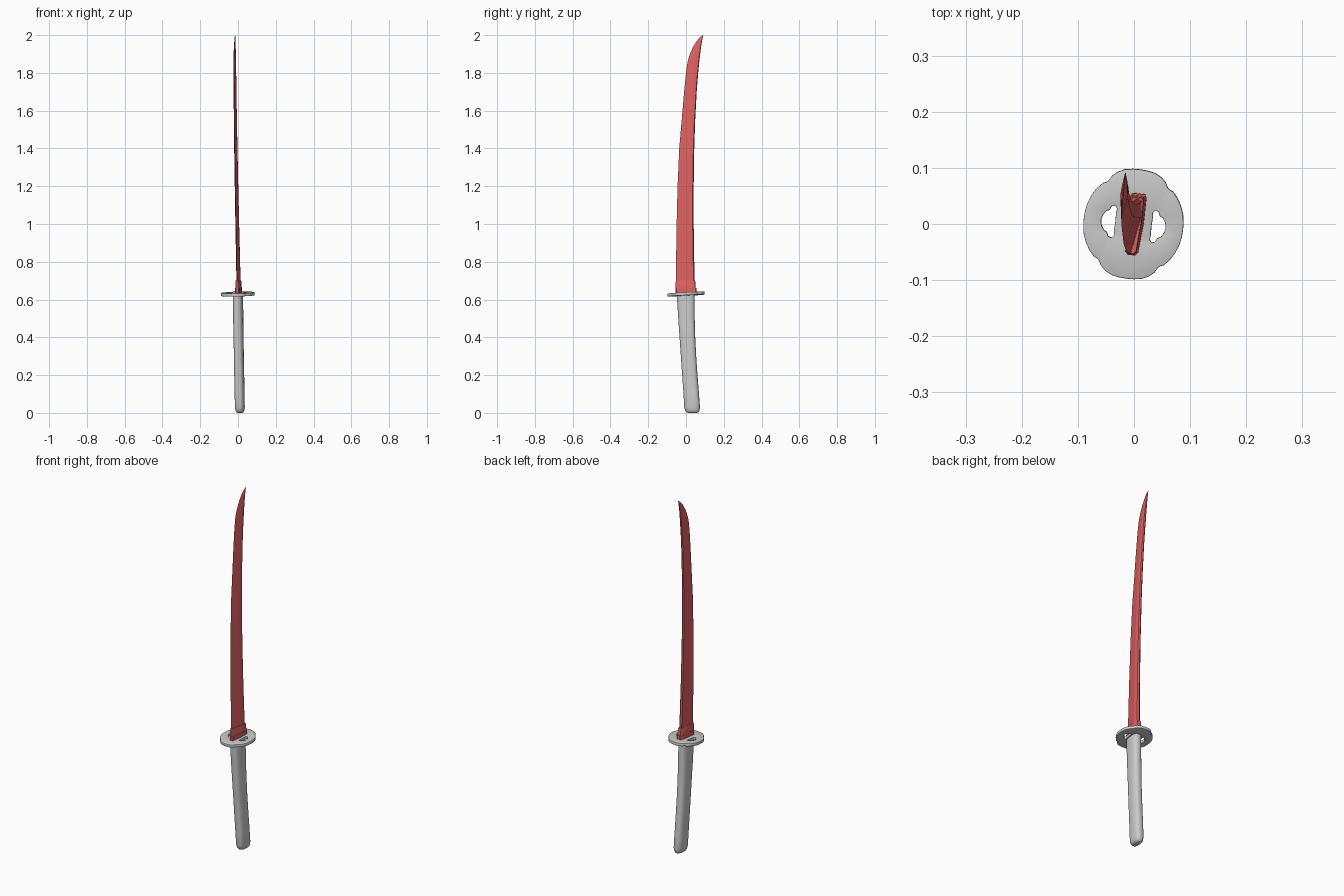
import bpy, bmesh, math
from mathutils import Euler

if "Cube" in bpy.data.objects:
    bpy.data.objects.remove(bpy.data.objects["Cube"])

TWIST = math.radians(-7)      # whole sword is turned slightly about z
C, S = math.cos(TWIST), -math.sin(TWIST)

red = bpy.data.materials.new("red")
red.diffuse_color = (0.75, 0.12, 0.12, 1)
red.use_nodes = True
red.node_tree.nodes["Principled BSDF"].inputs["Base Color"].default_value = red.diffuse_color


def finish(name, bm, mat=None, angle=30):
    bmesh.ops.recalc_face_normals(bm, faces=bm.faces)
    me = bpy.data.meshes.new(name)
    bm.to_mesh(me)
    bm.free()
    ob = bpy.data.objects.new(name, me)
    bpy.context.collection.objects.link(ob)
    if mat:
        me.materials.append(mat)
    bpy.ops.object.select_all(action='DESELECT')
    bpy.context.view_layer.objects.active = ob
    ob.select_set(True)
    bpy.ops.object.shade_smooth_by_angle(angle=math.radians(angle))
    return ob


def loft(name, sections, profile, mat=None, angle=30):
    """sections: (z, y_min, y_max, half_thickness, x_centre); profile in -1..1"""
    bm = bmesh.new()
    rings = []
    for z, y0, y1, t, cx in sections:
        mid, half = (y0 + y1) / 2, (y1 - y0) / 2
        ring = []
        for u, v in profile:
            u, v = u * t, mid + v * half
            ring.append(bm.verts.new((cx + u * C + v * S, v * C - u * S, z)))
        rings.append(ring)
    n = len(profile)
    for a, b in zip(rings, rings[1:]):
        for i in range(n):
            j = (i + 1) % n
            bm.faces.new((a[i], a[j], b[j], b[i]))
    bm.faces.new(rings[0])
    bm.faces.new(rings[-1])
    return finish(name, bm, mat, angle)


def superellipse(power, n=32):
    pts = []
    for i in range(n):
        a = 2 * math.pi * i / n
        c, s = math.cos(a), math.sin(a)
        pts.append((math.copysign(abs(c) ** (2 / power), c),
                    math.copysign(abs(s) ** (2 / power), s)))
    return pts


# Handle: rounded grip, curved and tapering towards the butt
loft("handle", [
    (0.000, 0.012, 0.056, 0.012, 0.006),
    (0.003, 0.003, 0.066, 0.017, 0.006),
    (0.011, -0.004, 0.071, 0.022, 0.006),
    (0.030, -0.009, 0.074, 0.025, 0.006),
    (0.100, -0.013, 0.069, 0.0255, 0.005),
    (0.200, -0.020, 0.061, 0.0255, 0.004),
    (0.300, -0.027, 0.054, 0.0255, 0.003),
    (0.400, -0.034, 0.049, 0.0255, 0.002),
    (0.500, -0.041, 0.046, 0.026, 0.001),
    (0.625, -0.049, 0.045, 0.026, 0.000),
], superellipse(2.7), angle=50)

# Blade: ridged section with a peaked spine, curving back to the point
edge_z = [(0.64, -0.053, 0.048), (0.80, -0.053, 0.044), (1.00, -0.050, 0.041),
          (1.20, -0.045, 0.041), (1.40, -0.036, 0.044), (1.55, -0.023, 0.049),
          (1.70, -0.010, 0.057), (1.80, 0.000, 0.065), (1.85, 0.007, 0.070),
          (1.88, 0.014, 0.073), (1.91, 0.025, 0.077), (1.94, 0.039, 0.081),
          (1.97, 0.058, 0.086), (1.99, 0.075, 0.090), (2.00, 0.091, 0.0925)]
blade = []
for z, y0, y1 in edge_z:
    t = 0.011 - 0.004 * (z - 0.64) / 1.21
    if z > 1.85:
        t *= max(0.08, (y1 - y0) / 0.063)
    blade.append((z, y0, y1, t, 0.002 - 0.021 * (z - 0.64)))
loft("blade", blade,
     [(0, -1), (1, 0.35), (0.75, 0.9), (0, 1), (-0.75, 0.9), (-1, 0.35)], red, 12)

# Blade collar: lower washer and tapering sleeve
collar = [(0.45, -1), (0.75, -0.9), (1, 0.1), (0.95, 0.88), (0.75, 1)]
collar += [(-u, v) for u, v in reversed(collar)]
loft("collar_washer", [(0.632, -0.056, 0.055, 0.0155, 0.002),
                       (0.660, -0.056, 0.054, 0.0150, 0.002)], collar, red)
loft("collar_sleeve", [(0.655, -0.055, 0.051, 0.0140, 0.002),
                       (0.695, -0.054, 0.049, 0.0125, 0.001),
                       (0.700, -0.053, 0.047, 0.0110, 0.001)], collar, red)

# Guard: four-lobed plate with two scalloped openings
quarter = [(0, 0.098), (0.013, 0.0975), (0.027, 0.095), (0.039, 0.089),
           (0.048, 0.081), (0.053, 0.072), (0.056, 0.069), (0.063, 0.066),
           (0.072, 0.056), (0.080, 0.043), (0.086, 0.027), (0.0885, 0.012)]
right = quarter + [(0.089, 0)] + [(x, -y) for x, y in reversed(quarter)]
outline = right + [(-x, y) for x, y in reversed(right[1:-1])]
half = [(0.033, 0.018), (0.032, 0.024), (0.036, 0.029), (0.042, 0.027),
        (0.045, 0.020), (0.051, 0.017), (0.056, 0.009)]
hole = [(0.0325, 0)] + half + [(0.058, 0)] + [(x, -y) for x, y in reversed(half)]

bm = bmesh.new()
edges = []
for loop in (outline, hole, [(-x, y) for x, y in hole]):
    vs = [bm.verts.new((x, y, 0)) for x, y in loop]
    edges += [bm.edges.new((vs[i - 1], vs[i])) for i in range(len(vs))]
bmesh.ops.triangle_fill(bm, edges=edges, use_beauty=True, use_dissolve=False,
                        normal=(0, 0, 1))
guard = finish("guard", bm, angle=40)
solid = guard.modifiers.new("thickness", 'SOLIDIFY')
solid.thickness, solid.offset = 0.016, 0
bevel = guard.modifiers.new("rim", 'BEVEL')
bevel.width, bevel.segments = 0.003, 2
bevel.limit_method, bevel.angle_limit = 'ANGLE', math.radians(70)
# keep smoothing last in the stack
for i, m in enumerate(list(guard.modifiers)):
    if m.type == 'NODES':
        guard.modifiers.move(i, len(guard.modifiers) - 1)
guard.location = (-0.001, 0, 0.629)
guard.rotation_euler = Euler((math.radians(3.2), math.radians(-1), TWIST))
